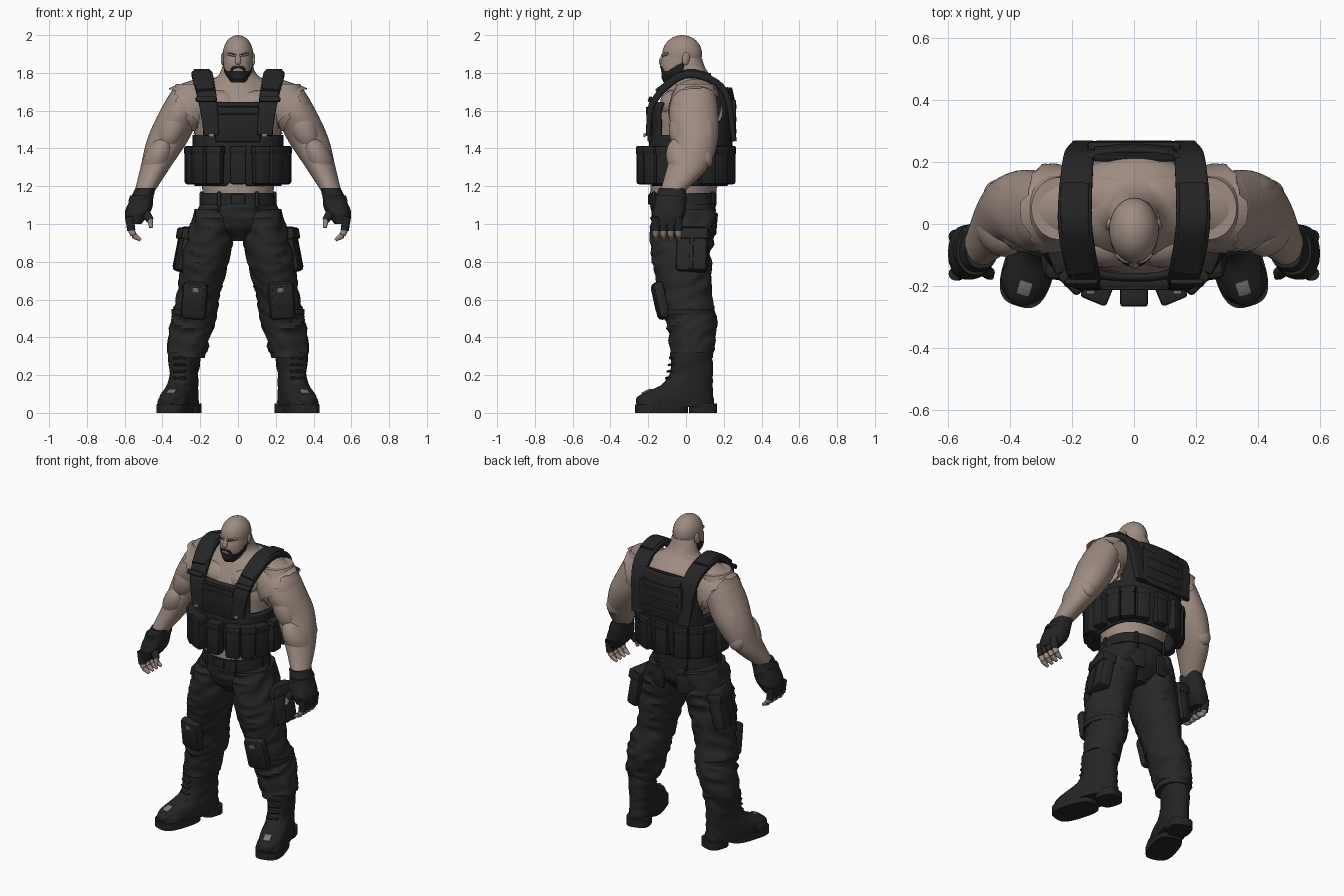
import bpy, bmesh, random
from math import sin, cos, pi, radians, copysign
from mathutils import Vector, Matrix, Euler, noise

random.seed(4)
cube = bpy.data.objects.get("Cube")
if cube:
    bpy.data.objects.remove(cube, do_unlink=True)


def material(name, *rgb):
    mat = bpy.data.materials.new(name)
    mat.use_nodes = True
    mat.diffuse_color = (*rgb, 1)
    mat.node_tree.nodes["Principled BSDF"].inputs["Base Color"].default_value = (*rgb, 1)
    return mat


SKIN = material("skin", .34, .26, .22)
VEST = material("vest_black", .018, .018, .018)
PANTS = material("trouser_black", .021, .021, .021)
BOOT = material("boot_black", .018, .018, .018)
HAIR = material("beard_black", .017, .016, .016)
METAL = material("worn_grey", .2, .2, .19)


def emit(name, bm, mats, pair=False, angle=40):
    """Make one object, or a left and right pair, from a bmesh."""
    bmesh.ops.recalc_face_normals(bm, faces=bm.faces)
    made = []
    for prefix, side in ((("left_", 1), ("right_", -1)) if pair else (("", 1),)):
        copy = bm.copy()
        if side < 0:
            bmesh.ops.scale(copy, vec=(side, 1, 1), verts=copy.verts)
            bmesh.ops.reverse_faces(copy, faces=copy.faces)
        mesh = bpy.data.meshes.new(prefix + name)
        copy.to_mesh(mesh)
        copy.free()
        for mat in mats:
            mesh.materials.append(mat)
        for polygon in mesh.polygons:
            polygon.use_smooth = True
        mesh.set_sharp_from_angle(angle=radians(angle))
        made.append(bpy.data.objects.new(prefix + name, mesh))
        bpy.context.collection.objects.link(made[-1])
    bm.free()
    return made


def along(keys, t):
    """Smooth curve through evenly spaced keys, for t from zero to one."""
    if len(keys) == 1:
        return keys[0]
    padded = [keys[0] * 2 - keys[1], *keys, keys[-1] * 2 - keys[-2]]
    i = min(int(t * (len(keys) - 1)), len(keys) - 2)
    u = t * (len(keys) - 1) - i
    a, b, c, d = padded[i:i + 4]
    return b + (c - a) * (u / 2) + (a * 2 - b * 5 + c * 4 - d) * (u * u / 2) + (b * 3 - a - c * 3 + d) * (u ** 3 / 2)


def section(count, power):
    bend = lambda value: copysign(abs(value) ** (2 / power), value)
    return [(bend(cos(2 * pi * i / count)), bend(sin(2 * pi * i / count))) for i in range(count)]


def bridge(bm, rings, caps):
    rows = [[bm.verts.new(point) for point in ring] for ring in rings]
    for low, high in zip(rows, rows[1:]):
        for i in range(len(low)):
            bm.faces.new((low[i - 1], low[i], high[i], high[i - 1]))
    if caps:
        bm.faces.new(rows[0])
        bm.faces.new(rows[-1])


def loft(name, mats, z, rx, ry, x=(0,), y=(0,), pair=False, count=40, steps=30, power=2,
         wrinkle=0, turn=0, cut=None, rule=None, caps=True):
    """Level rings whose centre and radii each follow their own keys."""
    bm = bmesh.new()
    rings = []
    for step in range(steps + 1):
        cx, cy, cz, w, d = (along(keys, step / steps) for keys in (x, y, z, rx, ry))
        ring = []
        for c, s in section(count, power):
            point = Vector((cx + w * c, cy + d * s, cz))
            fold = noise.noise(Vector((point.x * 7 + cz * 4, point.y * 7, cz * 16 - point.y * 9)))
            ring.append(point + Vector((c, s, 0)) * wrinkle * (1 - 3 * abs(fold)))
        rings.append(ring)
    bridge(bm, rings, caps)
    bmesh.ops.rotate(bm, verts=bm.verts, cent=(x[0], .08, 0), matrix=Matrix.Rotation(radians(turn), 3, 'Z'))
    if cut:
        gone = [face for face in bm.faces if cut(face.calc_center_median())]
        bmesh.ops.delete(bm, geom=gone, context='FACES')
    if rule:
        for face in bm.faces:
            face.material_index = rule(face.calc_center_median())
    return emit(name, bm, mats, pair)


def sweep(name, mat, path, width, thick, pair=False, count=16, steps=16, power=2, jag=0, caps=True):
    """Section carried along a path; jag tears its far edge."""
    bm = bmesh.new()
    path = [Vector(point) for point in path]
    rings = []
    for step in range(steps + 1):
        t = step / steps
        heading = (along(path, min(t + .01, 1)) - along(path, max(t - .01, 0))).normalized()
        across = Vector((0, 1, 0)) if abs(heading.x) > .6 else Vector((1, 0, 0))
        across = (across - heading * across.dot(heading)).normalized()
        normal = heading.cross(across)
        tear = jag if step == steps else 0
        rings.append([along(path, t) + across * c * along(width, t) + normal * s * along(thick, t)
                      + heading * random.uniform(-tear, tear) for c, s in section(count, power)])
    bridge(bm, rings, caps)
    return emit(name, bm, [mat], pair)


def place(name, bm, mat, loc, size, rot, pair):
    matrix = Matrix.LocRotScale(Vector(loc), Euler([radians(a) for a in rot]), Vector(size))
    bmesh.ops.transform(bm, matrix=matrix, verts=bm.verts)
    return emit(name, bm, [mat], pair)


def box(name, mat, loc, size, pair=False, rot=(0, 0, 0), bevel=.01):
    bm = bmesh.new()
    bmesh.ops.create_cube(bm, size=1)
    bmesh.ops.scale(bm, vec=size, verts=bm.verts)
    bmesh.ops.bevel(bm, geom=bm.edges[:], offset=min(bevel, min(size) * .4), segments=2, affect='EDGES', profile=.5)
    return place(name, bm, mat, loc, (1, 1, 1), rot, pair)


def ball(name, mat, loc, radii, pair=False, rot=(0, 0, 0)):
    bm = bmesh.new()
    bmesh.ops.create_uvsphere(bm, u_segments=32, v_segments=20, radius=1)
    return place(name, bm, mat, loc, radii, rot, pair)


# Torso and neck
loft("torso", [SKIN], z=(1.13, 1.28, 1.44, 1.6, 1.72, 1.79, 1.88), y=(-.02, 0, .02, .04, .06, .04, .01),
     rx=(.18, .2, .22, .25, .2, .1, .07), ry=(.17, .18, .19, .19, .15, .085, .07), wrinkle=.004)
ball("trapezius", SKIN, (.1, .08, 1.73), (.13, .08, .05), pair=True, rot=(0, 20, 0))
ball("chest_muscle", SKIN, (.09, -.06, 1.63), (.11, .08, .08), pair=True)
sweep("neck_cord", SKIN, [(.02, -.09, 1.7), (.055, .01, 1.84)], [.01, .02], [.01, .02], pair=True)

# Head, with the beard marked off below a line rising to the ears
ball("cranium", SKIN, (0, -.02, 1.9), (.08, .105, .1))
loft("jaw", [SKIN, HAIR], z=(1.75, 1.9), y=(-.08, -.05, -.035, -.02), rx=(.035, .07, .077, .078), ry=(.04, .08, .1, .1),
     count=64, rule=lambda p: int(p.y < 0 and p.z < 1.81 + max(0, p.y + .1) * .6))
ball("beard_chin", HAIR, (0, -.1, 1.78), (.04, .03, .03))
sweep("moustache", HAIR, [(.036, -.11, 1.8), (.026, -.125, 1.826), (0, -.13, 1.832)], [.008], [.008], pair=True)
sweep("nose", SKIN, [(0, -.115, 1.9), (0, -.13, 1.86), (0, -.125, 1.84)], [.01, .016, .012], [.01, .014, .006])
ball("brow_ridge", SKIN, (.03, -.107, 1.897), (.033, .018, .01), pair=True, rot=(0, -12, 28))
box("eyebrow", HAIR, (.033, -.121, 1.9), (.04, .008, .004), pair=True, rot=(0, -12, 28))
ball("eye", HAIR, (.03, -.11, 1.88), (.012, .006, .003), pair=True, rot=(0, 0, 28))
ball("ear", SKIN, (.08, 0, 1.875), (.01, .02, .035), pair=True, rot=(-10, 0, 15))

# Arms, muscles and torn sleeves
loft("arm", [SKIN], z=(1.74, 1.16), x=(.24, .5), y=(.05, .04, .05, .01, -.08), rx=(.09, .11, .11, .08, .05),
     ry=(.1, .13, .12, .11, .06), pair=True)
ball("deltoid", SKIN, (.31, .04, 1.62), (.08, .12, .13), pair=True, rot=(0, -28, 0))
ball("biceps", SKIN, (.35, -.02, 1.5), (.07, .07, .12), pair=True, rot=(0, -24, 0))
ball("triceps", SKIN, (.38, .1, 1.48), (.07, .06, .14), pair=True, rot=(0, -24, 0))
ball("elbow", SKIN, (.42, .09, 1.37), (.06, .05, .08), pair=True, rot=(20, -24, 0))
ball("forearm_muscle", SKIN, (.43, -.01, 1.34), (.07, .09, .13), pair=True, rot=(20, -24, 0))
for layer in ("inner", "outer"):
    reach = .26 if layer == "inner" else .29
    sweep(layer + "_torn_sleeve", SKIN, [(.17, .05, 1.66), (reach, .05, 1.6)], [.13, .145], [.12, .14],
          pair=True, count=40, jag=.02, caps=False)

# Gloves, fingers and thumbs
loft("glove", [VEST], z=(1.19, 1), x=(.49, .55), y=(-.07, -.1), rx=(.05, .06, .065, .04), ry=(.07, .08, .085, .07),
     power=2.4, wrinkle=.004, pair=True)
loft("glove_strap", [VEST], z=(1.15, 1.12), x=(.51, .52), y=(-.085,), rx=(.062,), ry=(.08,), steps=1, pair=True)
for finger in ("fore", "middle", "ring", "little"):
    y = -.16 + .04 * ("fore", "middle", "ring", "little").index(finger)
    sweep(finger + "_finger_sleeve", VEST, [(.575, y, 1.04), (.565, y, .965)], [.022], [.022], pair=True)
    sweep(finger + "_finger", SKIN, [(.57, y, .98), (.55, y, .94), (.515, y, .915)], [.017, .017, .008],
          [.017, .017, .008], pair=True)
sweep("thumb_sleeve", VEST, [(.51, -.13, 1.09), (.465, -.16, 1.02)], [.03, .02], [.02], pair=True)
sweep("thumb", SKIN, [(.467, -.16, 1.03), (.46, -.17, .98)], [.016, .01], [.016, .01], pair=True)


# Vest shell with open neck and armholes
def opening(p):
    side = .22 if p.y > .15 else .185
    return (abs(p.x) > side and p.z > 1.47) or (p.y < .08 and p.z > 1.635) or p.z > 1.73


vest = loft("vest", [VEST], z=(1.2, 1.78), y=(.02, .02, .03, .04, .1), rx=(.23, .24, .24, .24, .2),
            ry=(.2, .22, .22, .22, .13), count=72, power=2.7, caps=False, cut=opening)[0]
vest.modifiers.new("thickness", 'SOLIDIFY').thickness = .018
sweep("shoulder_strap", VEST, [(.14, -.2, 1.47), (.16, -.17, 1.65), (.19, 0, 1.79), (.18, .2, 1.71), (.16, .255, 1.44)],
      [.04, .055, .04], [.014, .02, .014], pair=True, count=24, steps=36, power=6)
sweep("shoulder_pad", VEST, [(.17, -.15, 1.7), (.19, 0, 1.8), (.19, .13, 1.78)], [.045], [.018],
      pair=True, count=24, power=6)
box("strap_keeper", VEST, (.17, -.19, 1.66), (.11, .02, .03), pair=True, rot=(-28, 0, 0))
box("strap_buckle", METAL, (.14, -.22, 1.47), (.03, .012, .02), pair=True)
box("chest_panel", VEST, (0, -.19, 1.53), (.24, .03, .19))
box("chest_flap", VEST, (0, -.207, 1.6), (.22, .012, .04))
box("back_panel", VEST, (0, .25, 1.55), (.3, .03, .22))
for row in range(3):
    box(f"back_webbing_{row + 1}", VEST, (0, .263, 1.49 + .065 * row), (.25, .01, .025))
box("back_collar", VEST, (0, .225, 1.69), (.26, .03, .07), rot=(25, 0, 0))

# Flapped pouches all round the waist
for i, (c, s) in enumerate(section(16, 2.6)):
    spot = (.25 * c, .23 * s)
    facing = (0, 0, i * 22.5 + 90)
    box(f"pouch_{i + 1}", VEST, (*spot, 1.31), (.085, .065, .2), rot=facing, bevel=.014)
    box(f"pouch_flap_{i + 1}", VEST, (*spot, 1.39), (.09, .072, .045), rot=facing)

# Belt and trousers
loft("belt", [VEST], z=(1.1, 1.165), y=(-.015,), rx=(.2, .19), ry=(.177,), steps=1, power=2.3)
box("belt_buckle", VEST, (0, -.193, 1.13), (.075, .016, .055))
for name, x, y in (("front", .1, -.17), ("side", .192, -.03), ("back", .1, .14)):
    box(name + "_belt_loop", PANTS, (x, y, 1.13), (.022, .022, .085), pair=True)
loft("hips", [PANTS], z=(1.12, .91), y=(-.015,), rx=(.19, .22, .2, .06), ry=(.17, .168, .145, .08), wrinkle=.005)
loft("trouser_leg", [PANTS], z=(1.08, .32), x=(.12, .27), y=(-.015, -.02, -.02, 0, .03, .03),
     rx=(.1, .12, .12, .11, .115, .1), ry=(.165, .165, .15, .13, .13, .11), count=56, steps=48, wrinkle=.01, pair=True)
tilt = (0, -11, -10)
box("thigh_pocket", PANTS, (.278, .035, .865), (.08, .17, .24), pair=True, rot=tilt, bevel=.022)
box("thigh_pocket_flap", PANTS, (.268, .035, .945), (.09, .18, .06), pair=True, rot=tilt)
box("thigh_pocket_strap", PANTS, (.283, .035, .86), (.085, .025, .22), pair=True, rot=tilt)
box("rear_pocket", PANTS, (.1, .145, 1), (.11, .02, .12), pair=True, rot=(-5, 0, -12))

# Knee pads and cuffs
tilt = (12, -5, 6)
box("knee_pad", PANTS, (.23, -.135, .595), (.135, .06, .2), pair=True, rot=tilt, bevel=.025)
box("knee_pad_shell", PANTS, (.23, -.152, .605), (.1, .035, .14), pair=True, rot=tilt)
box("knee_patch", METAL, (.225, -.179, .65), (.035, .008, .025), pair=True, rot=tilt)
loft("calf_strap", [VEST], z=(.55, .52), x=(.235,), y=(.015,), rx=(.118,), ry=(.136,), steps=1, pair=True)
loft("calf_cuff", [PANTS], z=(.345, .29), x=(.267,), y=(.033,), rx=(.1, .085), ry=(.115,), wrinkle=.006, pair=True)

# Boots, toes turned outward
foot = dict(x=(.27,), turn=17, pair=True)
loft("boot", [BOOT], z=(.03, .32), y=(-.06, -.06, 0, .025, .03, .03), rx=(.078, .078, .07, .07, .075, .08),
     ry=(.21, .205, .14, .115, .11, .11), power=2.4, wrinkle=.003, **foot)
loft("boot_sole", [BOOT], z=(0, .045), y=(-.14,), rx=(.083,), ry=(.14,), steps=1, power=3, **foot)
loft("boot_heel", [BOOT], z=(0, .05), y=(.09,), rx=(.07,), ry=(.07,), steps=1, power=3, **foot)
loft("toe_cap", [BOOT], z=(.04, .12), y=(-.19, -.17), rx=(.08, .07, .02), ry=(.085, .075, .03), **foot)
box("toe_patch", METAL, (.352, -.207, .113), (.045, .05, .009), pair=True, rot=(24, 0, 17))
for row in range(5):
    box(f"boot_lace_{row + 1}", BOOT, (.31, -.1 + .007 * row, .15 + .035 * row), (.07, .02, .012), pair=True, rot=(20, 0, 17))
box("ankle_buckle", BOOT, (.35, .02, .29), (.02, .05, .05), pair=True)
